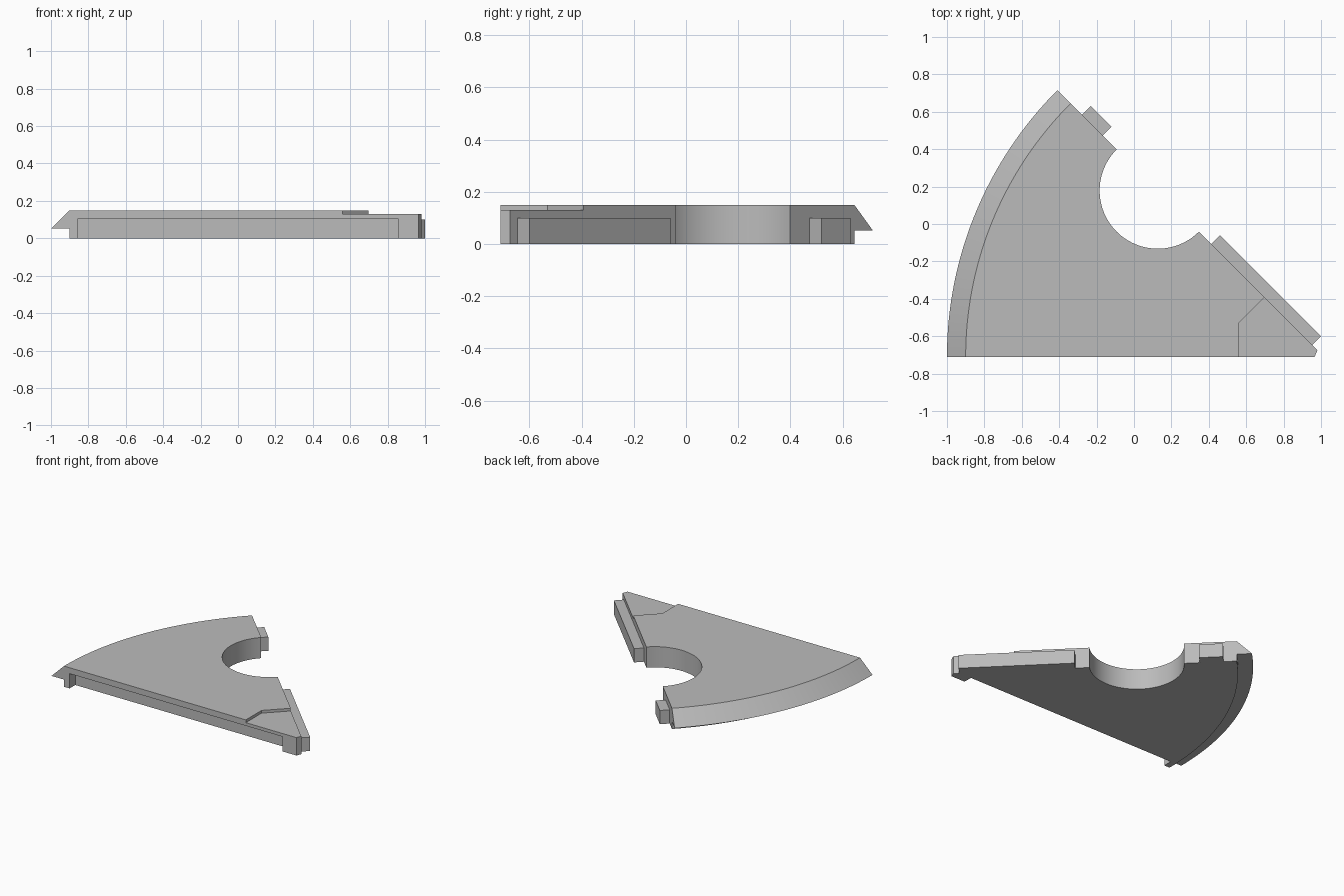
import bpy, bmesh, math
from mathutils import Vector

cube = bpy.data.objects.get("Cube")
if cube:
    bpy.data.objects.remove(cube, do_unlink=True)

APEX = Vector((1.016, -0.71))        # centre of the rim arc
ALONG = Vector((-1, 1)).normalized()  # direction of the slanted edge
OUT = Vector((1, 1)).normalized()     # outward normal of the slanted edge

grey = bpy.data.materials.new("light_grey")
grey.use_nodes = True
colour = (0.5, 0.5, 0.5, 1)
grey.diffuse_color = colour
grey.node_tree.nodes["Principled BSDF"].inputs["Base Color"].default_value = colour


def loft(name, rings):
    """Solid from stacked (outline, height) rings with equal point counts."""
    bm = bmesh.new()
    loops = [[bm.verts.new((p[0], p[1], z)) for p in pts] for pts, z in rings]
    n = len(loops[0])
    bm.faces.new(loops[0][::-1])
    bm.faces.new(loops[-1])
    for low, high in zip(loops, loops[1:]):
        for i in range(n):
            j = (i + 1) % n
            bm.faces.new((low[i], low[j], high[j], high[i]))
    bmesh.ops.recalc_face_normals(bm, faces=bm.faces)
    mesh = bpy.data.meshes.new(name)
    bm.to_mesh(mesh)
    bm.free()
    obj = bpy.data.objects.new(name, mesh)
    bpy.context.collection.objects.link(obj)
    mesh.materials.append(grey)
    return obj


def prism(name, pts, z0, z1):
    return loft(name, [(pts, z0), (pts, z1)])


def arc(centre, radius, start, end, steps):
    angles = [math.radians(start + (end - start) * i / steps) for i in range(steps + 1)]
    return [centre + radius * Vector((math.cos(a), math.sin(a))) for a in angles]


def outline(radius):
    """Eighth of a disc with a clipped tip and a half-round bite."""
    bite = arc(APEX + ALONG * 1.257, 0.311, 135, 315, 40)
    tip = arc(APEX, 0.05, 135, 180, 1)
    return arc(APEX, radius, 180, 135, 48) + bite + tip


def activate(obj):
    bpy.ops.object.select_all(action="DESELECT")
    obj.select_set(True)
    bpy.context.view_layer.objects.active = obj


def cut(obj, cutter):
    cutter.hide_render = True
    mod = obj.modifiers.new("cut", "BOOLEAN")
    mod.operation = "DIFFERENCE"
    mod.solver = "EXACT"
    mod.object = cutter
    activate(obj)
    bpy.ops.object.modifier_apply(modifier=mod.name)
    bpy.data.objects.remove(cutter, do_unlink=True)


# Wedge body with a sloped, overhanging rim
inner, outer = outline(1.916), outline(2.016)
body = loft("wedge_body", [(inner, 0), (inner, 0.052), (outer, 0.052), (inner, 0.15)])

# Long slot under the front edge
cut(body, prism("slot_cutter", [(-0.855, -0.8), (0.855, -0.8), (0.855, -0.645), (-0.855, -0.645)], -0.1, 0.107))

# Shallow lowered step at the tip
cut(body, prism("step_cutter", [(0.56, -0.8), (1.2, -0.8), (1.2, 0.11), (0.56, -0.53)], 0.13, 0.3))

activate(body)
bpy.ops.object.shade_smooth_by_angle(angle=math.radians(30))

# Tongues on the slanted edge that fit the slot
for name, start, end in (("long_tongue", 0.09, 0.853), ("short_tongue", 1.673, 1.83)):
    pts = [APEX + ALONG * s + OUT * d
           for s, d in ((start, -0.01), (start, 0.066), (end, 0.066), (end, -0.01))]
    prism(name, pts, 0, 0.1)
